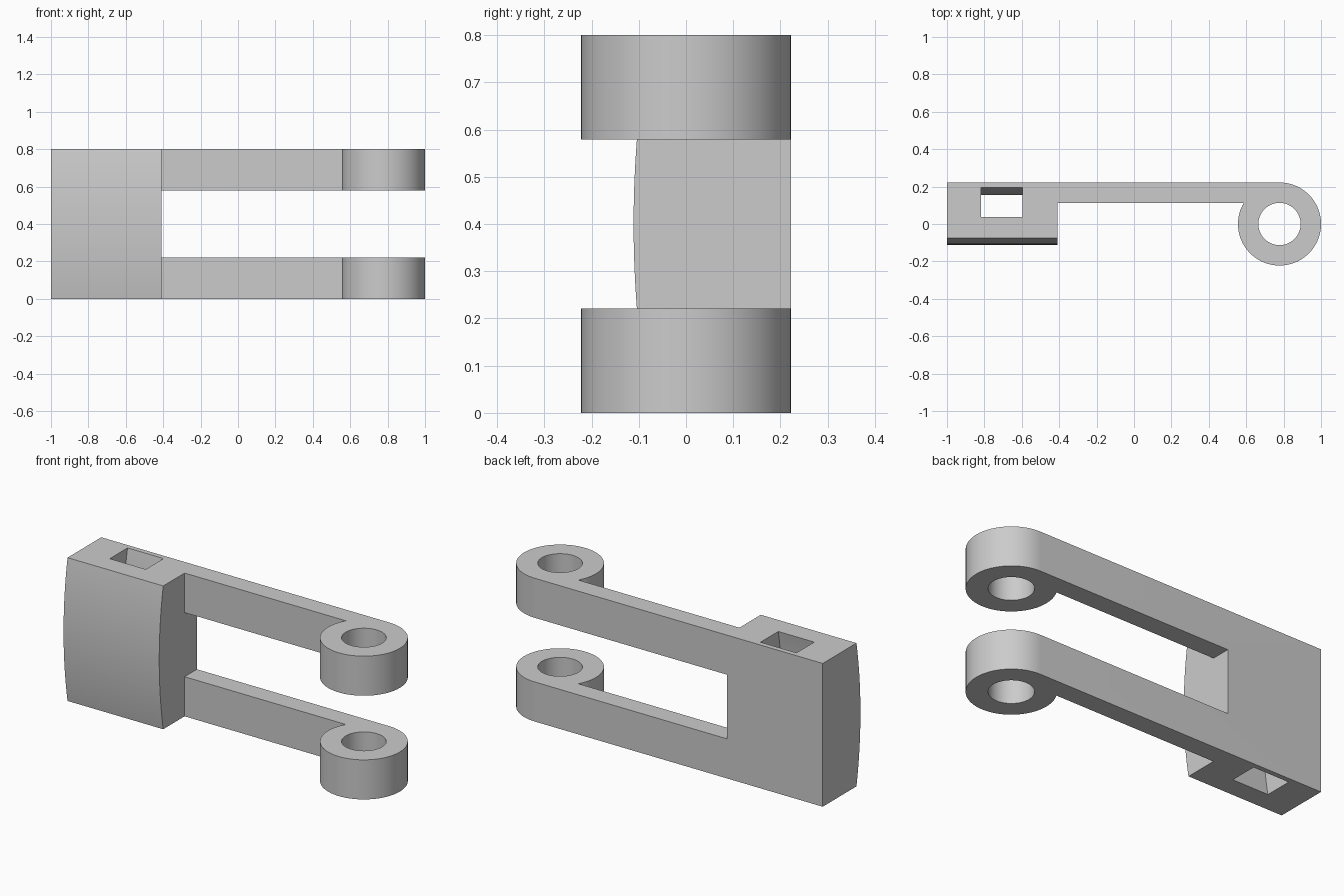
import bpy
import bmesh
from math import sin, cos, pi, asin, sqrt
from mathutils import Vector

cube = bpy.data.objects.get("Cube")
if cube:
    bpy.data.objects.remove(cube, do_unlink=True)

HEIGHT = 0.8
BACK = 0.222          # y of the flat back face
ARM_FRONT = 0.113     # y of the front face of the arms
STEP_X = -0.409       # where the block ends and the arms begin
EYE_X, EYE_R, HOLE_R = 0.778, 0.222, 0.113
BULGE_MID, BULGE_R = -0.111, 2.29

grey = bpy.data.materials.new("light grey")
grey.use_nodes = True
grey.diffuse_color = (0.6, 0.6, 0.6, 1)
grey.node_tree.nodes["Principled BSDF"].inputs["Base Color"].default_value = (0.6, 0.6, 0.6, 1)


def prism(name, outline, offset):
    """Extrude a closed outline of 3D points along offset."""
    bm = bmesh.new()
    face = bm.faces.new([bm.verts.new(p) for p in outline])
    moved = bmesh.ops.extrude_face_region(bm, geom=[face], use_keep_orig=True)["geom"]
    bmesh.ops.translate(bm, vec=offset, verts=[v for v in moved if isinstance(v, bmesh.types.BMVert)])
    bmesh.ops.recalc_face_normals(bm, faces=bm.faces)
    mesh = bpy.data.meshes.new(name)
    bm.to_mesh(mesh)
    bm.free()
    mesh.materials.append(grey)
    obj = bpy.data.objects.new(name, mesh)
    bpy.context.collection.objects.link(obj)
    return obj


def arc_xy(radius, start, end, steps, z):
    """Points around the eye centre."""
    angles = [start + (end - start) * i / steps for i in range(steps + 1)]
    return [(EYE_X + radius * cos(a), radius * sin(a), z) for a in angles]


def bow(x, mid_y, half, steps=24):
    """Upward bowed line, concentric with the front bulge, furthest forward at mid height."""
    radius = BULGE_R - (mid_y - BULGE_MID)
    points = []
    for i in range(steps + 1):
        dz = half * (2 * i / steps - 1)
        points.append((x, mid_y + radius - sqrt(radius ** 2 - dz ** 2), HEIGHT / 2 + dz))
    return points


# Body: block, arm and eye in one plan outline
meet = pi - asin(ARM_FRONT / EYE_R)
outline = [(STEP_X, ARM_FRONT, 0), (STEP_X, -0.15, 0), (-1, -0.15, 0), (-1, BACK, 0)]
outline += arc_xy(EYE_R, pi / 2, meet - 2 * pi, 72, 0)
body = prism("hinge_bracket", outline, Vector((0, 0, HEIGHT)))

# Cutters: bulged front, bowed slot, gap between arms, pin hole
half = 0.45
front = bow(-1.1, BULGE_MID, half) + [(-1.1, -0.3, 0.85), (-1.1, -0.3, -0.05)]
slot = bow(-0.818, 0.0, half) + bow(-0.818, 0.154, half)[::-1]
gap = [(STEP_X, -0.4, 0.221), (1.1, -0.4, 0.221), (1.1, -0.4, 0.579), (STEP_X, -0.4, 0.579)]
cutters = [
    prism("front_cutter", front, Vector((0.9, 0, 0))),
    prism("slot_cutter", slot, Vector((0.222, 0, 0))),
    prism("gap_cutter", gap, Vector((0, 0.8, 0))),
    prism("pin_hole_cutter", arc_xy(HOLE_R, 0, 2 * pi, 64, -0.1)[:-1], Vector((0, 0, 1))),
]

bpy.context.view_layer.objects.active = body
for cutter in cutters:
    mod = body.modifiers.new(cutter.name, 'BOOLEAN')
    mod.operation = 'DIFFERENCE'
    mod.solver = 'EXACT'
    mod.object = cutter
    bpy.ops.object.modifier_apply(modifier=mod.name)
for cutter in cutters:
    bpy.data.objects.remove(cutter, do_unlink=True)

# Smooth rounds with crisp edges
bpy.ops.object.select_all(action='DESELECT')
body.select_set(True)
bpy.ops.object.shade_smooth_by_angle(angle=pi / 6)
